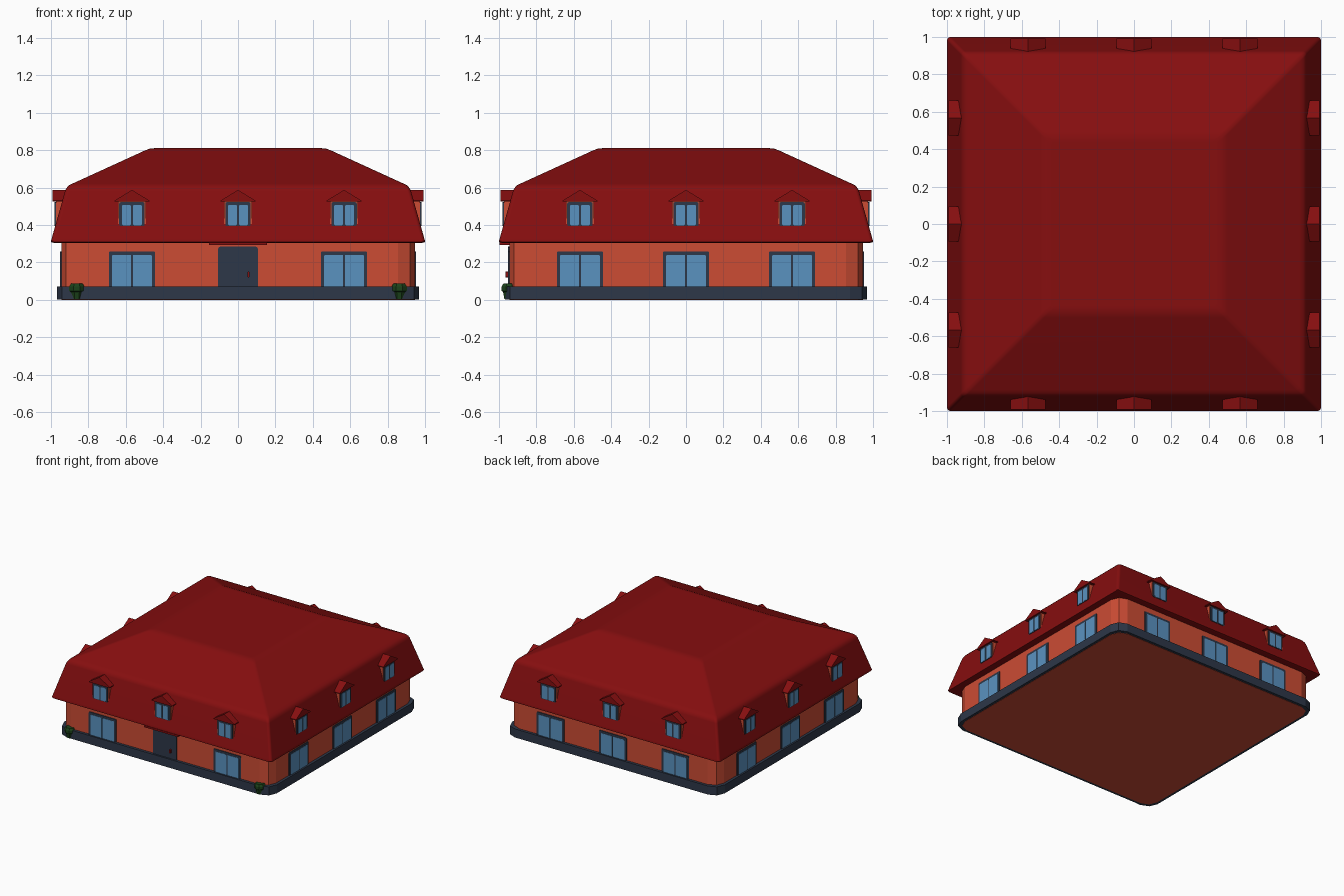
import bpy, bmesh, math
from mathutils import Matrix

if "Cube" in bpy.data.objects:
    bpy.data.objects.remove(bpy.data.objects["Cube"])


def material(name, srgb):
    m = bpy.data.materials.new(name)
    m.diffuse_color = [((c / 255 + 0.055) / 1.055) ** 2.4 for c in srgb] + [1]
    m.use_nodes = True
    m.node_tree.nodes["Principled BSDF"].inputs["Base Color"].default_value = m.diffuse_color
    return m


RED = material("roof_red", (134, 14, 15))
BRICK = material("brick_orange", (204, 76, 52))
SLATE = material("slate", (45, 55, 72))
GLASS = material("window_blue", (90, 146, 192))
GREEN = material("leaf_green", (28, 66, 26))


def loft(name, rings, mat, smooth=None, matrix=None):
    """Skin a stack of equal-length point rings and cap both ends."""
    bm = bmesh.new()
    vs = [[bm.verts.new(p) for p in ring] for ring in rings]
    n = len(vs[0])
    for a, b in zip(vs, vs[1:]):
        for i in range(n):
            bm.faces.new((a[i], a[(i + 1) % n], b[(i + 1) % n], b[i]))
    bm.faces.new(vs[0])
    bm.faces.new(vs[-1])
    bmesh.ops.recalc_face_normals(bm, faces=bm.faces)
    if matrix:
        bm.transform(matrix)
    me = bpy.data.meshes.new(name)
    bm.to_mesh(me)
    bm.free()
    me.materials.append(mat)
    ob = bpy.data.objects.new(name, me)
    bpy.context.collection.objects.link(ob)
    if smooth:
        me.shade_smooth()
        me.set_sharp_from_angle(angle=math.radians(smooth))
        ob.modifiers.new("weighted", 'WEIGHTED_NORMAL').keep_sharp = True
    return ob


def rounded(hw, hh, r, seg):
    """Rectangle outline with rounded corners."""
    pts = []
    for k, (sx, sy) in enumerate(((1, 1), (-1, 1), (-1, -1), (1, -1))):
        for i in range(seg + 1):
            a = math.pi / 2 * (k + i / seg)
            pts.append((sx * (hw - r) + r * math.cos(a),
                        sy * (hh - r) + r * math.sin(a)))
    return pts


def block(name, profile, r, seg, mat, smooth=None):
    """Square rounded body from (half width, z) profile points."""
    rings = [[(x, y, z) for x, y in rounded(h, h, r, seg)] for h, z in profile]
    return loft(name, rings, mat, smooth)


def panel(name, outline, y0, y1, mat, rot):
    """Extrude an (x, z) outline from y0 to y1, then turn it to its side."""
    return loft(name, [[(x, y, z) for x, z in outline] for y in (y0, y1)],
                mat, matrix=rot)


def rect(x0, x1, z0, z1, r=0.008):
    cx, cz = (x0 + x1) / 2, (z0 + z1) / 2
    return [(cx + x, cz + z)
            for x, z in rounded((x1 - x0) / 2, (z1 - z0) / 2, r, 2)]


def window(name, cx, hw, z0, z1, y, rot, border, bar):
    """Slate frame plate with two glass panes."""
    panel(name + "_frame", rect(cx - hw, cx + hw, z0, z1), y + 0.02, y - 0.006, SLATE, rot)
    for s in (-1, 1):
        xs = sorted((cx + s * bar / 2, cx + s * (hw - border)))
        panel(name + "_pane", rect(*xs, z0 + 0.004, z1 - border, 0.006),
              y, y - 0.008, GLASS, rot)


# Main masses
block("plinth", [(0.967, 0.002), (0.967, 0.072)], 0.09, 2, SLATE)
block("walls", [(0.945, 0.0), (0.945, 0.31)], 0.09, 2, BRICK)
block("mansard_roof",
      [(0.985, 0.304), (0.998, 0.308), (1.0, 0.314), (0.996, 0.328),
       (0.925, 0.58), (0.917, 0.597), (0.905, 0.611), (0.885, 0.621),
       (0.50, 0.797), (0.475, 0.807), (0.44, 0.811)], 0.02, 3, RED, 38)

# Windows and dormers on all four sides
for side in range(4):
    rot = Matrix.Rotation(side * math.pi / 2, 4, 'Z')
    for cx in (-0.567, 0, 0.567):
        if side or cx:
            window("window", cx, 0.124, 0.062, 0.258, -0.945, rot, 0.018, 0.009)
        panel("dormer_body", [(cx - 0.075, 0.40), (cx + 0.075, 0.40),
                              (cx + 0.075, 0.53), (cx - 0.075, 0.53)],
              -0.90, -0.974, BRICK, rot)
        window("dormer_window", cx, 0.068, 0.394, 0.522, -0.974, rot, 0.015, 0.012)
        panel("dormer_roof", [(cx - 0.094, 0.524), (cx + 0.094, 0.524),
                              (cx + 0.094, 0.53), (cx, 0.587), (cx - 0.094, 0.53)],
              -0.89, -0.991, RED, rot)

# Front door, handle and canopy
front = Matrix.Identity(4)
panel("front_door", rect(-0.106, 0.106, 0.06, 0.284, 0.012), -0.93, -0.953, SLATE, front)
panel("door_handle", rect(0.05, 0.062, 0.12, 0.15, 0.003), -0.95, -0.966, RED, front)
panel("door_canopy", rect(-0.155, 0.155, 0.292, 0.306, 0.003), -0.93, -0.998, RED, front)

# Bushes at the front corners
for x in (-0.862, 0.862):
    rings = [[(x + r * math.cos(i * math.pi / 4 + math.pi / 8),
               -0.945 + r * math.sin(i * math.pi / 4 + math.pi / 8), z)
              for i in range(8)]
             for r, z in ((0.028, 0.003), (0.036, 0.042), (0.044, 0.048),
                          (0.044, 0.07), (0.034, 0.086))]
    loft("bush", rings, GREEN)
